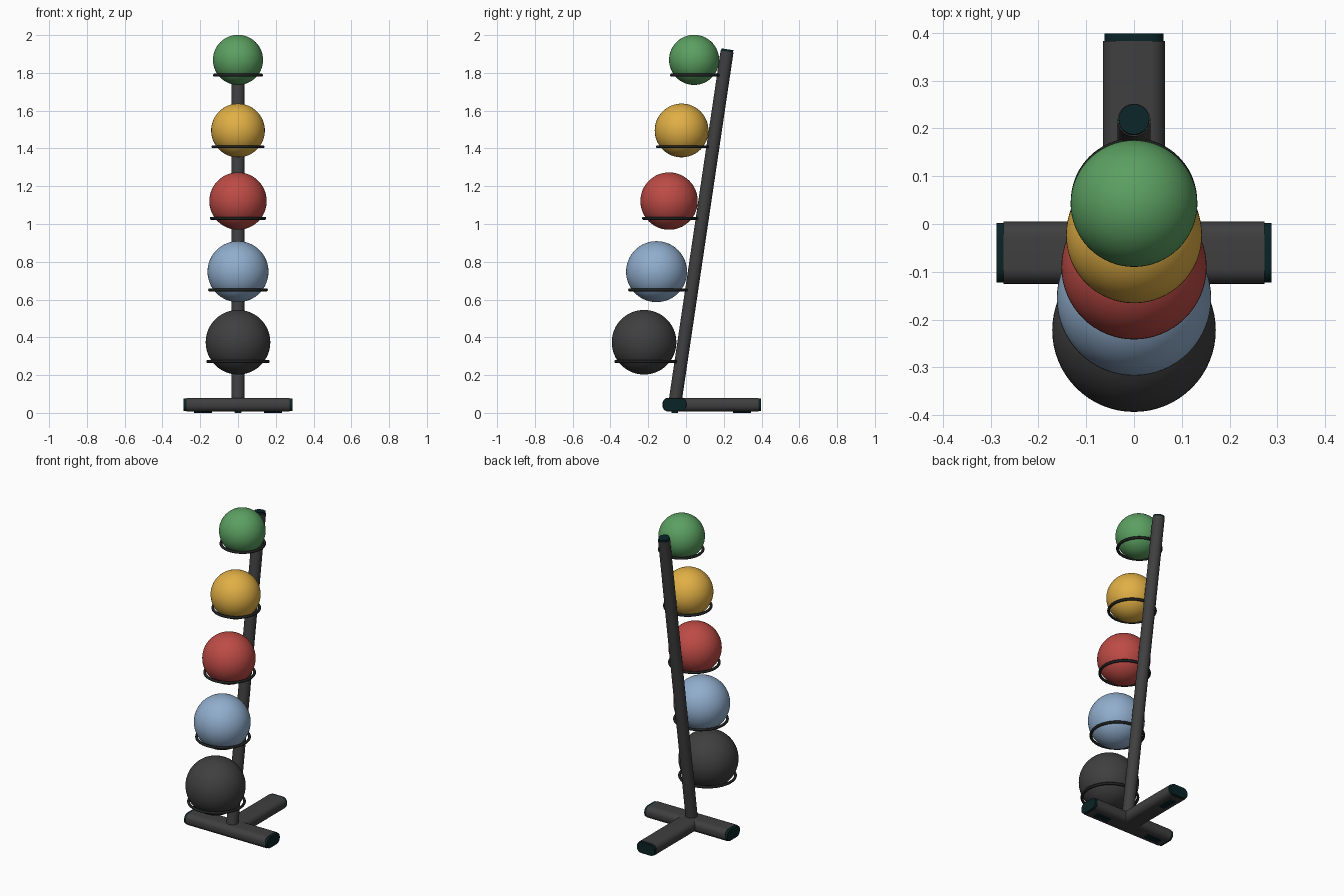
import bpy, bmesh, math
from mathutils import Vector, Matrix

if "Cube" in bpy.data.objects:
    bpy.data.objects.remove(bpy.data.objects["Cube"])


def material(name, rgb):
    m = bpy.data.materials.new(name)
    m.diffuse_color = (*rgb, 1)
    m.use_nodes = True
    m.node_tree.nodes["Principled BSDF"].inputs["Base Color"].default_value = m.diffuse_color
    return m


GREY = material("charcoal", (0.05, 0.05, 0.05))
RING = material("ring black", (0.014, 0.015, 0.015))
CAP = material("cap dark teal", (0.003, 0.017, 0.019))
GREEN = material("green", (0.105, 0.35, 0.12))
YELLOW = material("yellow", (0.75, 0.43, 0.06))
RED = material("red", (0.51, 0.07, 0.06))
BLUE = material("light blue", (0.28, 0.42, 0.61))


def add_object(name, bm, mat, angle=40):
    bmesh.ops.recalc_face_normals(bm, faces=bm.faces)
    me = bpy.data.meshes.new(name)
    bm.to_mesh(me)
    bm.free()
    me.materials.append(mat)
    ob = bpy.data.objects.new(name, me)
    bpy.context.collection.objects.link(ob)
    bpy.ops.object.select_all(action='DESELECT')
    ob.select_set(True)
    bpy.context.view_layer.objects.active = ob
    bpy.ops.object.shade_smooth_by_angle(angle=math.radians(angle))
    return ob


def tube(name, a, b, r, mat):
    """Solid round bar between two points."""
    a, b = Vector(a), Vector(b)
    d = b - a
    bm = bmesh.new()
    rot = d.to_track_quat('Z', 'Y').to_matrix().to_4x4()
    bmesh.ops.create_cone(bm, cap_ends=True, segments=40, radius1=r, radius2=r,
                          depth=d.length,
                          matrix=Matrix.Translation((a + b) / 2) @ rot)
    return add_object(name, bm, mat)


def rounded_bar(name, start, end, w, h, r, mat, turn, origin):
    """Rounded-rectangle section swept along local y, then turned about z."""
    bm = bmesh.new()
    verts = []
    for k, (sx, sz) in enumerate([(1, 1), (-1, 1), (-1, -1), (1, -1)]):
        for i in range(9):
            t = math.radians(90 * k + 90 * i / 8)
            verts.append(bm.verts.new((sx * (w / 2 - r) + r * math.cos(t), start,
                                       sz * (h / 2 - r) + r * math.sin(t))))
    face = bm.faces.new(verts)
    ext = bmesh.ops.extrude_face_region(bm, geom=[face], use_keep_orig=True)
    moved = [g for g in ext["geom"] if isinstance(g, bmesh.types.BMVert)]
    bmesh.ops.translate(bm, verts=moved, vec=(0, end - start, 0))
    bm.transform(Matrix.Translation(origin) @ Matrix.Rotation(turn, 4, 'Z'))
    return add_object(name, bm, mat)


def torus(name, center, major, minor, mat, nu=72, nv=14):
    bm = bmesh.new()
    rows = []
    for i in range(nu):
        u = 2 * math.pi * i / nu
        row = []
        for j in range(nv):
            v = 2 * math.pi * j / nv
            q = major + minor * math.cos(v)
            row.append(bm.verts.new(Vector(center) + Vector(
                (q * math.cos(u), q * math.sin(u), minor * math.sin(v)))))
        rows.append(row)
    for i in range(nu):
        n = (i + 1) % nu
        for j in range(nv):
            m = (j + 1) % nv
            bm.faces.new((rows[i][j], rows[n][j], rows[n][m], rows[i][m]))
    return add_object(name, bm, mat, 80)


# Base: three legs meeting under the pole, each with end cap and foot pad
HUB = Vector((0, -0.06, 0.0435))
for name, turn, length in [("back", 0, 0.458),
                           ("left", math.pi / 2, 0.288),
                           ("right", -math.pi / 2, 0.288)]:
    rounded_bar(name + "_leg", 0, length - 0.015, 0.13, 0.073, 0.032, GREY, turn, HUB)
    rounded_bar(name + "_leg_cap", length - 0.02, length, 0.124, 0.067, 0.03, CAP, turn, HUB)
    rounded_bar(name + "_foot_pad", length - 0.15, length - 0.055, 0.036, 0.012, 0.003,
                CAP, turn, (0, HUB.y, 0.006))

# Leaning pole with its plug
foot, top = Vector((0, -0.062, 0.03)), Vector((0, 0.219, 1.925))
axis = (top - foot).normalized()
tube("pole", foot, top - axis * 0.012, 0.0345, GREY)
tube("pole_cap", top - axis * 0.016, top, 0.032, CAP)

# Balls shrinking upward, each in a ring fixed to the pole
for i, (label, mat) in enumerate([("black", GREY), ("blue", BLUE), ("red", RED),
                                  ("yellow", YELLOW), ("green", GREEN)]):
    r = 0.171 - 0.0096 * i
    y, z = -0.222 + 0.0662 * i, 0.374 + 0.3737 * i
    bm = bmesh.new()
    bmesh.ops.create_uvsphere(bm, u_segments=64, v_segments=32, radius=r,
                              matrix=Matrix.Translation((0, y, z)))
    add_object(label + "_ball", bm, mat, 80)
    torus(label + "_ring", (0, -0.213 + 0.0651 * i, 0.272 + 0.379 * i),
          0.159 - 0.0087 * i, 0.008, RING)
